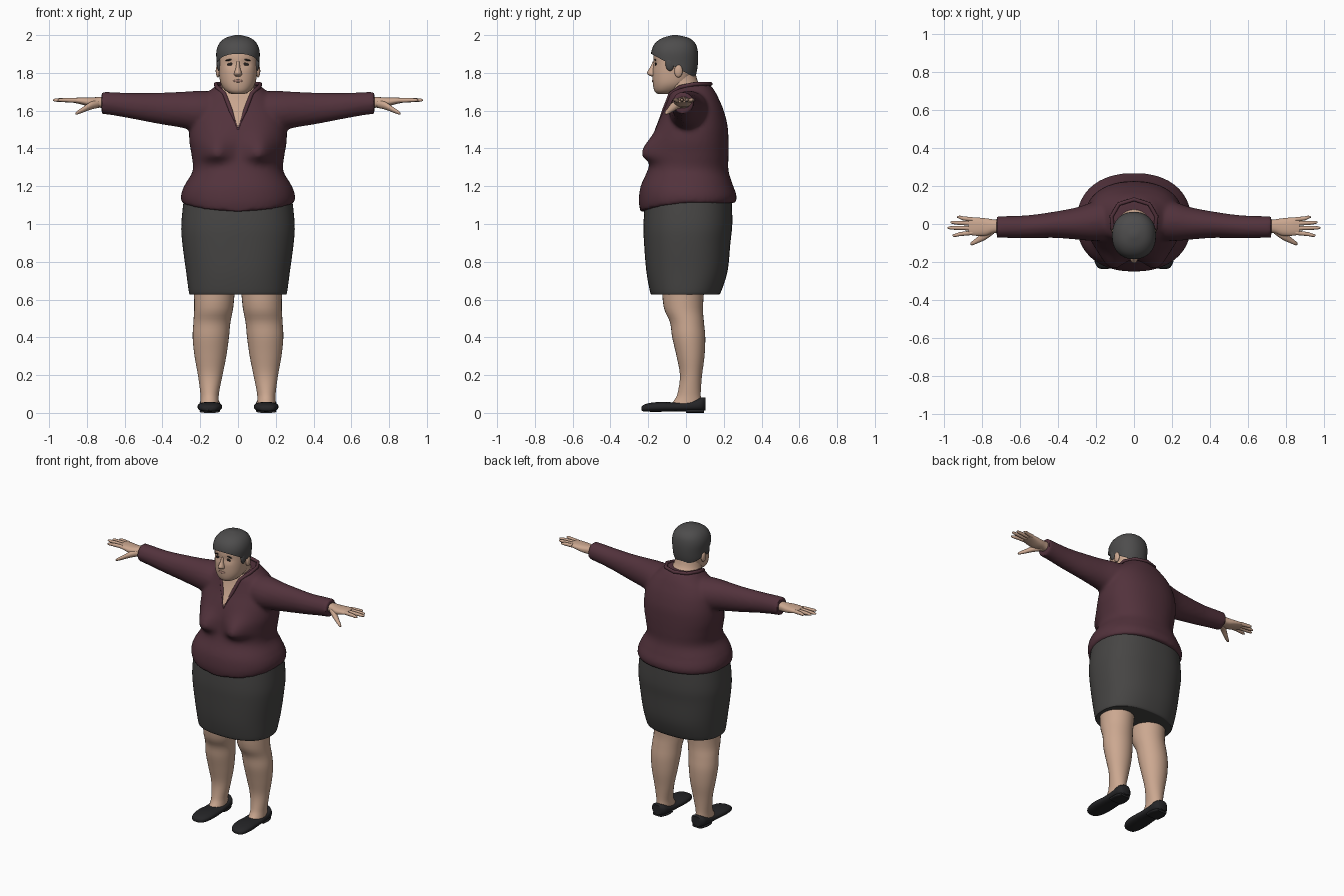
import bpy, bmesh
from math import cos, sin, pi, exp, radians
from mathutils import Vector, Matrix
from mathutils.bvhtree import BVHTree

if "Cube" in bpy.data.objects:
    bpy.data.objects.remove(bpy.data.objects["Cube"])


def material(name, r, g, b):
    m = bpy.data.materials.new(name)
    m.use_nodes = True
    m.diffuse_color = (r, g, b, 1)
    bsdf = m.node_tree.nodes["Principled BSDF"]
    bsdf.inputs["Base Color"].default_value = (r, g, b, 1)
    bsdf.inputs["Roughness"].default_value = 0.8
    return m


SKIN = material("skin", 0.60, 0.39, 0.28)
SHIRT = material("plum cloth", 0.085, 0.032, 0.045)
SKIRT = material("charcoal cloth", 0.062, 0.060, 0.058)
HAIR = material("grey hair", 0.075, 0.073, 0.073)
SHOE = material("black leather", 0.018, 0.018, 0.020)
DARK = material("dark makeup", 0.020, 0.016, 0.015)
LIP = material("lips", 0.42, 0.24, 0.19)


def catmull(a, b, c, d, t):
    return 0.5 * (2*b + (c-a)*t + (2*a-5*b+4*c-d)*t*t + (3*b-a-3*c+d)*t**3)


def loft(bm, rings, axis="z", sides=32, steps=4, power=2.0):
    """Rings are (position, low u, high u, low v, high v) along an axis."""
    rows = []
    for i in range(len(rings) - 1):
        quad = [rings[min(max(i+k, 0), len(rings)-1)] for k in (-1, 0, 1, 2)]
        for s in range(steps):
            rows.append([catmull(*q, s / steps) for q in zip(*quad)])
    rows.append(rings[-1])
    loops = []
    for t, u0, u1, v0, v1 in rows:
        loop = []
        for k in range(sides):
            c, s = cos(2*pi*k/sides), sin(2*pi*k/sides)
            u = (u0+u1)/2 + (u1-u0)/2 * abs(c)**(2/power) * (1 if c > 0 else -1)
            v = (v0+v1)/2 + (v1-v0)/2 * abs(s)**(2/power) * (1 if s > 0 else -1)
            loop.append(bm.verts.new({"z": (u, v, t), "x": (t, u, v), "y": (u, t, v)}[axis]))
        loops.append(loop)
    for a, b in zip(loops, loops[1:]):
        for k in range(sides):
            j = (k + 1) % sides
            bm.faces.new((a[k], a[j], b[j], b[k]))
    bm.faces.new(loops[0][::-1])
    bm.faces.new(loops[-1])


def blob(bm, centre, size, tilt=0):
    m = Matrix.Translation(centre) @ Matrix.Rotation(tilt, 4, "Y") @ Matrix.Diagonal((*size, 1))
    bmesh.ops.create_uvsphere(bm, u_segments=20, v_segments=12, radius=1, matrix=m)


def finish(name, bm, mat, mirror=False, angle=50):
    bmesh.ops.recalc_face_normals(bm, faces=bm.faces)
    mesh = bpy.data.meshes.new(name)
    bm.to_mesh(mesh)
    ob = bpy.data.objects.new(name, mesh)
    bpy.context.collection.objects.link(ob)
    mesh.materials.append(mat)
    if mirror:
        ob.modifiers.new("Mirror", "MIRROR").use_mirror_merge = False
    bpy.ops.object.select_all(action="DESELECT")
    ob.select_set(True)
    bpy.context.view_layer.objects.active = ob
    bpy.ops.object.shade_smooth_by_angle(angle=radians(angle))
    return ob


def part(name, mat, rings, mirror=False, **kw):
    bm = bmesh.new()
    loft(bm, rings, **kw)
    return finish(name, bm, mat, mirror)


# Blouse: torso with bust, blended with both sleeves
bm = bmesh.new()
loft(bm, [(1.06, .297, -.24, .262), (1.12, .302, -.25, .268), (1.2, .285, -.24, .25),
          (1.28, .24, -.205, .225), (1.36, .245, -.18, .225), (1.44, .258, -.175, .225),
          (1.52, .255, -.155, .22), (1.6, .235, -.12, .20), (1.66, .20, -.10, .175),
          (1.70, .155, -.09, .155), (1.735, .115, -.055, .13)] and
     [(z, -w, w, f, b) for z, w, f, b in (
         (1.06, .297, -.24, .262), (1.12, .302, -.25, .268), (1.2, .285, -.24, .25),
         (1.28, .24, -.205, .225), (1.36, .245, -.18, .225), (1.44, .258, -.175, .225),
         (1.52, .255, -.155, .22), (1.6, .235, -.12, .20), (1.66, .20, -.10, .175),
         (1.70, .155, -.09, .155), (1.735, .115, -.055, .13))], sides=64, power=2.25)
for v in bm.verts:
    x, y, z = v.co
    if y < 0:
        spread = .09 if z > 1.37 else .04
        v.co.y -= .075 * exp(-((abs(x)-.12)/.075)**2 - ((z-1.37)/spread)**2)
    if z < 1.2:
        v.co.z += (1.2 - z) / .14 * (.05 if y > 0 else .05 - .05 * (y / .25)**2)
for side in (1, -1):
    loft(bm, [(side*x, *r) for x, *r in (
        (.10, -.08, .13, 1.50, 1.70), (.2, -.09, .12, 1.49, 1.705), (.3, -.082, .088, 1.51, 1.70),
        (.42, -.073, .065, 1.53, 1.695), (.55, -.075, .047, 1.555, 1.693),
        (.66, -.073, .042, 1.575, 1.698), (.722, -.073, .042, 1.583, 1.70))], axis="x")
raw = finish("blouse_base", bm, SHIRT)
remesh = raw.modifiers.new("Remesh", "REMESH")
remesh.mode, remesh.voxel_size = "VOXEL", .012
smooth = raw.modifiers.new("Smooth", "SMOOTH")
smooth.factor, smooth.iterations = .5, 4
bpy.context.view_layer.update()
mesh = bpy.data.meshes.new_from_object(raw.evaluated_get(bpy.context.evaluated_depsgraph_get()))
bm = bmesh.new()
bm.from_mesh(mesh)
bpy.data.objects.remove(raw)

# Open V neckline, cut along two slanted planes
V_LOW, V_SLOPE = 1.50, .38
for side in (1, -1):
    front = [f for f in bm.faces if f.calc_center_median().y < .02 and f.calc_center_median().z > 1.45]
    geom = front + list({e for f in front for e in f.edges}) + list({v for f in front for v in f.verts})
    bmesh.ops.bisect_plane(bm, geom=geom, plane_co=(0, 0, V_LOW), plane_no=(side, 0, -V_SLOPE))
for f in bm.faces:
    c = f.calc_center_median()
    f.material_index = int(c.y < .02 and abs(c.x) < (c.z - V_LOW) * V_SLOPE)
chest = BVHTree.FromBMesh(bm)
blouse = finish("blouse", bm, SHIRT)
blouse.data.materials.append(SKIN)

# Collar band around the neckline
path = []
for z in (1.50, 1.55, 1.60, 1.65, 1.69):
    x = (z - V_LOW) * V_SLOPE
    hit = chest.ray_cast(Vector((x, -1, z)), Vector((0, 1, 0)))[0]
    path.append((x, hit.y + .002, z))
path += [(.112, -.03, 1.725), (.118, .04, 1.74), (.08, .105, 1.742), (0, .13, 1.742)]
path += [(-x, y, z) for x, y, z in path[-2::-1]]
curve = bpy.data.curves.new("collar", "CURVE")
curve.dimensions, curve.bevel_depth, curve.bevel_resolution = "3D", .009, 3
spline = curve.splines.new("POLY")
spline.points.add(len(path) - 1)
for p, co in zip(spline.points, path):
    p.co = (*co, 1)
    p.radius = .5 if co[2] < 1.58 else 1.2
spline.use_smooth = True
curve.materials.append(SHIRT)
bpy.context.collection.objects.link(bpy.data.objects.new("collar", curve))

# Skirt
part("skirt", SKIRT, [(z, -w, w, f, b) for z, w, f, b in (
    (.628, .252, -.18, .17), (.64, .26, -.19, .185), (.75, .275, -.21, .22),
    (.9, .295, -.222, .235), (1.0, .30, -.225, .245), (1.15, .285, -.215, .242))],
     sides=64, power=2.35)

# Legs, feet and shoes
part("leg", SKIN, [(.035, .10, .20, -.09, .085), (.07, .102, .198, -.06, .08), (.11, .10, .20, -.043, .078),
                   (.2, .082, .212, -.032, .085), (.3, .062, .23, -.05, .098), (.4, .048, .24, -.073, .102),
                   (.48, .04, .236, -.085, .095), (.56, .025, .232, -.118, .09), (.7, .012, .235, -.13, .10)],
     mirror=True)
part("shoe", SHOE, [(-.236, .135, .175, .014, .03), (-.225, .112, .194, .008, .042), (-.19, .092, .209, .006, .053),
                    (-.13, .084, .214, .006, .058), (-.05, .087, .208, .008, .056), (.03, .092, .205, .008, .066),
                    (.08, .098, .202, .008, .082), (.103, .12, .182, .014, .08)],
     mirror=True, axis="y", power=2.5)
part("shoe_heel", SHOE, [(.0, .1, .2, 0, .02), (.05, .097, .203, 0, .02), (.095, .115, .187, 0, .02)],
     mirror=True, axis="y", power=3)

# Hands: palm, four fingers and thumb
bm = bmesh.new()
loft(bm, [(.69, -.045, .02, 1.61, 1.675), (.74, -.048, .024, 1.617, 1.672), (.78, -.062, .03, 1.62, 1.67),
          (.83, -.062, .034, 1.633, 1.67), (.87, -.056, .033, 1.642, 1.667)], axis="x", power=2.4)
for y, tip_y, tip_x in ((-.046, -.06, .955), (-.022, -.02, .98), (.003, .008, .965), (.024, .036, .93)):
    mid = (y + tip_y) / 2
    loft(bm, [(.85, y-.012, y+.012, 1.642, 1.667), ((.87+tip_x)/2, mid-.0105, mid+.0105, 1.645, 1.667),
              (tip_x-.012, tip_y-.008, tip_y+.008, 1.648, 1.664),
              (tip_x, tip_y-.003, tip_y+.003, 1.653, 1.659)], axis="x", sides=12)
loft(bm, [(.735, -.05, -.0, 1.615, 1.66), (.78, -.082, -.035, 1.605, 1.647), (.82, -.10, -.066, 1.59, 1.62),
          (.85, -.112, -.09, 1.58, 1.6), (.86, -.108, -.1, 1.581, 1.588)], axis="x", sides=14)
finish("hand", bm, SKIN, mirror=True)

# Neck and head
part("neck", SKIN, [(z, -w, w, f, b) for z, w, f, b in (
    (1.6, .07, -.08, .09), (1.7, .094, -.09, .10), (1.75, .088, -.12, .065), (1.82, .08, -.12, .045))])
skull = [(z, -w, w, f, b) for z, w, f, b in (
    (1.688, .035, -.15, -.07), (1.705, .065, -.167, -.03), (1.74, .09, -.175, .02), (1.79, .1, -.177, .04),
    (1.85, .103, -.174, .05), (1.91, .1, -.168, .048), (1.95, .085, -.145, .03), (1.98, .04, -.1, -.01))]
bm = bmesh.new()
loft(bm, skull, sides=40, power=2.2)
for v in bm.verts:  # shallow eye sockets
    if v.co.y < -.1:
        v.co.y += .01 * exp(-((abs(v.co.x)-.038)/.025)**2 - ((v.co.z-1.847)/.016)**2)
face = BVHTree.FromBMesh(bm)
finish("head", bm, SKIN)

# Hair cap trimmed along a slope from fringe to nape, with sideburns
bm = bmesh.new()
loft(bm, [(z, -w, w, f, b) for z, w, f, b in (
    (1.73, .085, -.17, .03), (1.79, .106, -.18, .053), (1.85, .112, -.183, .063), (1.91, .115, -.184, .063),
    (1.955, .1, -.165, .05), (1.985, .067, -.125, .015), (2.0, .015, -.07, -.045))], sides=40, power=2.2)
bmesh.ops.bisect_plane(bm, geom=bm.verts[:] + bm.edges[:] + bm.faces[:], plane_co=(0, -.17, 1.893),
                       plane_no=(0, .125, .23), clear_inner=True)
for side in (1, -1):
    blob(bm, (side*.1, -.085, 1.85), (.013, .024, .04))
finish("hair", bm, HAIR)

# Ears and nose
bm = bmesh.new()
blob(bm, (.106, -.04, 1.81), (.012, .022, .034))
finish("ear", bm, SKIN, mirror=True)
part("nose", SKIN, [(1.782, -.014, .014, -.186, -.15), (1.79, -.021, .021, -.2, -.15),
                    (1.803, -.019, .019, -.206, -.15), (1.83, -.011, .011, -.19, -.15),
                    (1.86, -.009, .009, -.176, -.15)], sides=16)


def on_face(name, mat, x, z, size, tilt=0, mirror=True):
    hit = face.ray_cast(Vector((x, -1, z)), Vector((0, 1, 0)))[0]
    bm = bmesh.new()
    blob(bm, (x, hit.y, z), size, tilt)
    finish(name, bm, mat, mirror)


# Painted face details
on_face("eye", DARK, .038, 1.846, (.02, .004, .008), .1)
on_face("eyebrow", DARK, .043, 1.869, (.025, .004, .0045), .15)
on_face("mouth", LIP, 0, 1.757, (.027, .005, .007), 0, False)
